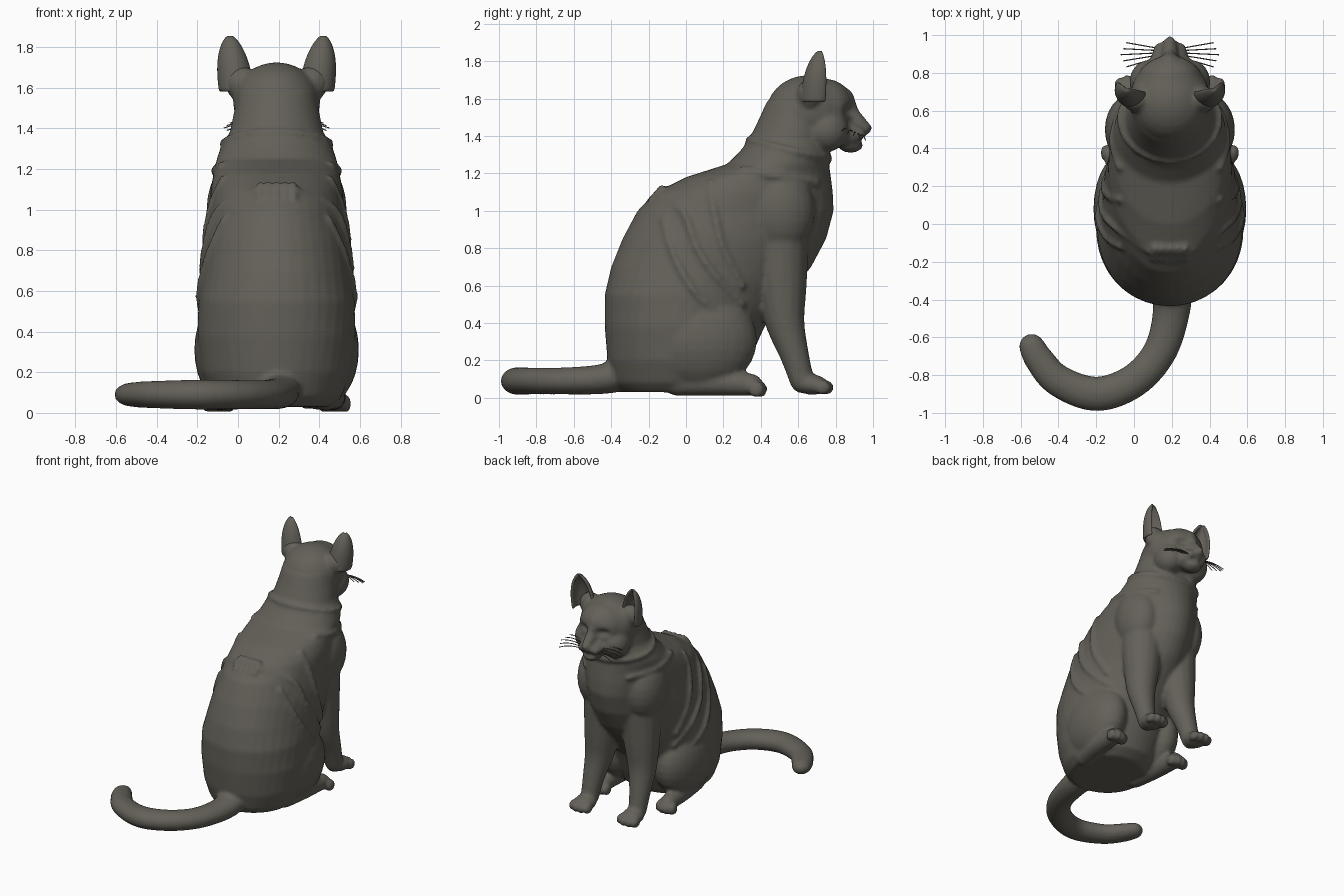
import bpy, bmesh, math
from mathutils import Vector

if "Cube" in bpy.data.objects:
    bpy.data.objects.remove(bpy.data.objects["Cube"], do_unlink=True)

CX = 0.19          # the cat sits off centre because its tail sweeps to one side
SIDES = (-1, 1)

fur = bpy.data.materials.new("dark_taupe")
fur.use_nodes = True
fur.diffuse_color = (0.125, 0.118, 0.098, 1)
fur.node_tree.nodes["Principled BSDF"].inputs["Base Color"].default_value = fur.diffuse_color
fur.node_tree.nodes["Principled BSDF"].inputs["Roughness"].default_value = 0.8


def add_object(name, data):
    ob = bpy.data.objects.new(name, data)
    bpy.context.collection.objects.link(ob)
    data.materials.append(fur)
    return ob


def skin(bm, rings):
    """Closed skin over a stack of point rings."""
    rows = [[bm.verts.new(p) for p in ring] for ring in rings]
    n = len(rows[0])
    for a, b in zip(rows, rows[1:]):
        for k in range(n):
            j = (k + 1) % n
            bm.faces.new((a[k], a[j], b[j], b[k]))
    bm.faces.new(rows[0][::-1])
    bm.faces.new(rows[-1])


def circle(n):
    return [(math.cos(2 * math.pi * k / n), math.sin(2 * math.pi * k / n)) for k in range(n)]


def ball(bm, loc, radii, detail=16):
    rings = []
    for i in range(detail // 2 + 1):
        lat = math.pi * (i / (detail // 2) - 0.5) * 0.98
        rings.append([(loc[0] + radii[0] * c * math.cos(lat), loc[1] + radii[1] * s * math.cos(lat),
                       loc[2] + radii[2] * math.sin(lat)) for c, s in circle(detail)])
    skin(bm, rings)


def spline(keys, t):
    """Catmull-Rom point at t (0..1) along the keys."""
    n = len(keys) - 1
    i = min(int(t * n), n - 1)
    u = t * n - i
    a, b, c, d = (Vector(keys[min(max(k, 0), n)]) for k in range(i - 1, i + 3))
    return b + (c - a) * (u / 2) + (2 * a - 5 * b + 4 * c - d) * (u * u / 2) \
        + (3 * b - a - 3 * c + d) * (u ** 3 / 2)


def tube(bm, keys, steps=12, flat=1.0, detail=16, side=(1, 0, 0)):
    """Round-ended limb; keys are x, y, z, radius."""
    path = [spline(keys, k / steps) for k in range(steps + 1)]
    spots = [p.to_3d() for p in path]
    rings = []
    for k, p in enumerate(path):
        along = (spots[min(k + 1, steps)] - spots[max(k - 1, 0)]).normalized()
        u = along.cross(Vector(side)).normalized()
        v = along.cross(u)
        # The first and last spots become domes
        domes = {0: (-0.98, -0.85, -0.5, 0), steps: (0, 0.5, 0.85, 0.98)}.get(k, (0,))
        for push in domes:
            r = p.w * math.sqrt(1 - push * push)
            ring = []
            for c, s in circle(detail):
                off = along * (push * p.w) + (u * c + v * s) * r
                off.z *= flat
                ring.append(spots[k] + off)
            rings.append(ring)
    skin(bm, rings)


# Torso and neck profile: height, back y, front y, half width, front taper
TORSO = [
    (0.03, -0.34, 0.20, 0.27, 0.0),
    (0.08, -0.39, 0.28, 0.32, 0.0),
    (0.20, -0.42, 0.34, 0.37, 0.0),
    (0.38, -0.435, 0.42, 0.39, 0.05),
    (0.55, -0.435, 0.55, 0.38, 0.15),
    (0.70, -0.40, 0.67, 0.36, 0.15),
    (0.85, -0.34, 0.75, 0.35, 0.12),
    (1.00, -0.26, 0.79, 0.33, 0.06),
    (1.10, -0.16, 0.785, 0.325, 0.0),
    (1.18, 0.00, 0.775, 0.31, 0.0),
    (1.25, 0.22, 0.765, 0.295, 0.0),
    (1.32, 0.29, 0.77, 0.27, 0.0),
    (1.38, 0.335, 0.77, 0.23, 0.0),
    (1.48, 0.385, 0.79, 0.21, 0.0),
    (1.58, 0.43, 0.78, 0.19, 0.0),
]


def torso_ring(z):
    for low, high in zip(TORSO, TORSO[1:]):
        if z <= high[0]:
            break
    f = (z - low[0]) / (high[0] - low[0])
    return [p + (q - p) * f for p, q in zip(low, high)]


def torso_point(ring, c, s):
    z, back, front, w, taper = ring
    return Vector((CX + w * c * (1 - taper * s), (back + front) / 2 + (front - back) / 2 * s, z))


bm = bmesh.new()
skin(bm, [[torso_point(row, c, s) for c, s in circle(40)] for row in TORSO])

# Head: skull, brow, muzzle, nose and chin
ball(bm, (CX, 0.655, 1.53), (0.215, 0.225, 0.195), 28)
ball(bm, (CX, 0.75, 1.54), (0.175, 0.15, 0.165), 28)
ball(bm, (CX, 0.86, 1.41), (0.105, 0.1, 0.08), 24)
ball(bm, (CX, 0.955, 1.44), (0.038, 0.043, 0.032))
ball(bm, (CX, 0.88, 1.355), (0.07, 0.07, 0.045))
tube(bm, [(CX, 0.84, 1.6, 0.06), (CX, 0.885, 1.52, 0.045), (CX, 0.95, 1.45, 0.035)], 8)

# Soft ridges of the coat, drawn as y, z along the flank
FOLDS = [
    [(-0.15, 1.09), (-0.02, 1.0), (0.06, 0.8), (0.16, 0.65), (0.3, 0.5)],
    [(0.13, 1.15), (0.15, 1.0), (0.2, 0.8), (0.3, 0.6)],
    [(-0.12, 0.95), (-0.06, 0.75), (0.06, 0.55), (0.24, 0.4)],
    [(0.3, 1.22), (0.45, 1.19), (0.6, 1.17), (0.7, 1.15)],
]

for s in SIDES:
    def at(off, *rest):
        return (CX + s * off, *rest)

    ball(bm, at(0.11, 0.75, 1.43), (0.105, 0.12, 0.115), 20)          # cheek
    ball(bm, at(0.042, 0.92, 1.41), (0.048, 0.045, 0.038))            # whisker pad
    ball(bm, at(0.17, 0.66, 1.62), (0.085, 0.07, 0.085))              # ear root
    ball(bm, at(0.24, 0.08, 0.31), (0.165, 0.3, 0.27), 28)            # haunch
    ball(bm, at(0.2, 0.5, 1.0), (0.145, 0.19, 0.24), 24)              # shoulder
    # Front leg and paw
    tube(bm, [at(0.15, 0.5, 0.85, 0.16), at(0.17, 0.515, 0.58, 0.13), at(0.185, 0.53, 0.4, 0.105),
              at(0.2, 0.58, 0.23, 0.078), at(0.205, 0.62, 0.09, 0.065)])
    ball(bm, at(0.205, 0.675, 0.07), (0.08, 0.085, 0.055))
    # Hind foot
    tube(bm, [at(0.24, -0.05, 0.08, 0.07), at(0.27, 0.15, 0.08, 0.068), at(0.28, 0.35, 0.07, 0.06)], 8)
    # Toes of both paws
    for k in range(4):
        spread = (k - 1.5) * 0.042
        reach = -0.016 * abs(k - 1.5)
        ball(bm, at(0.205 + spread, 0.755 + reach, 0.055), (0.026, 0.045, 0.04))
        ball(bm, at(0.285 + spread * 0.9, 0.4 + reach, 0.045), (0.025, 0.045, 0.045))
    # Flank ridges
    for path in FOLDS:
        keys = []
        for y, z in path:
            ring = torso_ring(z)
            sn = (2 * y - ring[1] - ring[2]) / (ring[2] - ring[1])
            keys.append((*torso_point(ring, s * math.sqrt(1 - sn * sn), sn), 0.02))
        tube(bm, keys, 24, detail=8)

# Collar ridge round the neck and short tufts on the back
collar = [torso_point(torso_ring(1.33 - 0.05 * s), c, s) for c, s in circle(24)]
tube(bm, [(*p, 0.018) for p in collar + collar[:1]], 48, detail=8, side=(0, 0, 1))
for k in range(-2, 3):
    tube(bm, [(CX + k * 0.04, -0.13, 1.12, 0.02), (CX + k * 0.045, -0.2, 1.06, 0.008)], 4, detail=8)

# Tail curling along the ground
tube(bm, [(CX, -0.3, 0.14, 0.12), (0.2, -0.45, 0.1, 0.1), (0.14, -0.67, 0.09, 0.09),
          (0.0, -0.83, 0.09, 0.09), (-0.2, -0.9, 0.09, 0.092), (-0.4, -0.83, 0.09, 0.085),
          (-0.5, -0.72, 0.09, 0.078), (-0.54, -0.65, 0.09, 0.07)], 32, 0.8, 20, (0, 0, 1))

bmesh.ops.recalc_face_normals(bm, faces=bm.faces)
mesh = bpy.data.meshes.new("body")
bm.to_mesh(mesh)
bm.free()
body = add_object("body", mesh)

# Fuse the parts into one skin and soften the joins
remesh = body.modifiers.new("fuse", "REMESH")
remesh.mode = "VOXEL"
remesh.voxel_size = 0.014
soften = body.modifiers.new("soften", "SMOOTH")
soften.factor = 0.5
soften.iterations = 4
bpy.context.view_layer.objects.active = body
body.select_set(True)
for name in ("fuse", "soften"):
    bpy.ops.object.modifier_apply(modifier=name)

# Press in the eyes, nostrils and mouth: centre offset, y, z, size, depth
face = [v for v in body.data.vertices if v.co.y > 0.75 and v.co.z > 1.25]
for off, y, z, size, depth in ((0.085, 0.88, 1.535, 0.03, 0.03), (0.06, 0.9, 1.53, 0.02, 0.015),
                               (0.02, 0.99, 1.435, 0.01, 0.01), (0.035, 0.95, 1.378, 0.02, 0.02)):
    for s in SIDES:
        for v in face:
            d = v.co - Vector((CX + s * off, y, z))
            q = (d.x / 1.6) ** 2 + (d.y / 2) ** 2 + d.z ** 2
            v.co.y -= depth * math.exp(-q / (size * size))
for p in body.data.polygons:
    p.use_smooth = True

# Ears: cupped shells opening forward and outward
for s, label in zip(SIDES, ("right", "left")):
    bm = bmesh.new()
    grid = []
    for i in range(11):
        v = i / 10
        r = 0.08 * max(1 - v ** 2.6, 0.02) ** 0.7
        row = []
        for k in range(13):
            turn = math.radians(-105 + 210 * k / 12 + s * 20)
            row.append(bm.verts.new((CX + s * (0.195 + 0.035 * v) + r * math.sin(turn),
                                     0.70 + 0.02 * v - r * math.cos(turn), 1.58 + 0.275 * v)))
        grid.append(row)
    for a, b in zip(grid, grid[1:]):
        for k in range(12):
            bm.faces.new((a[k], a[k + 1], b[k + 1], b[k]))
    mesh = bpy.data.meshes.new(label + "_ear")
    bm.to_mesh(mesh)
    bm.free()
    ear = add_object(label + "_ear", mesh)
    shell = ear.modifiers.new("thickness", "SOLIDIFY")
    shell.thickness = 0.02
    shell.offset = 0
    ear.modifiers.new("round", "SUBSURF").levels = 1
    for p in mesh.polygons:
        p.use_smooth = True

    # Whiskers
    hair = bpy.data.curves.new(label + "_whiskers", "CURVE")
    hair.dimensions = "3D"
    hair.bevel_depth = 0.003
    hair.bevel_resolution = 1
    for k in range(5):
        line = hair.splines.new("POLY")
        line.points.add(6)
        for j, p in enumerate(line.points):
            t = j / 6
            p.co = (CX + s * (0.06 + (0.2 - 0.015 * abs(k - 2)) * t), 0.93 - 0.012 * k + (0.03 - 0.02 * k) * t,
                    1.40 + 0.006 * k + 0.05 * t - 0.06 * t * t + 0.006 * (k - 2) * t, 1)
    add_object(label + "_whiskers", hair)
